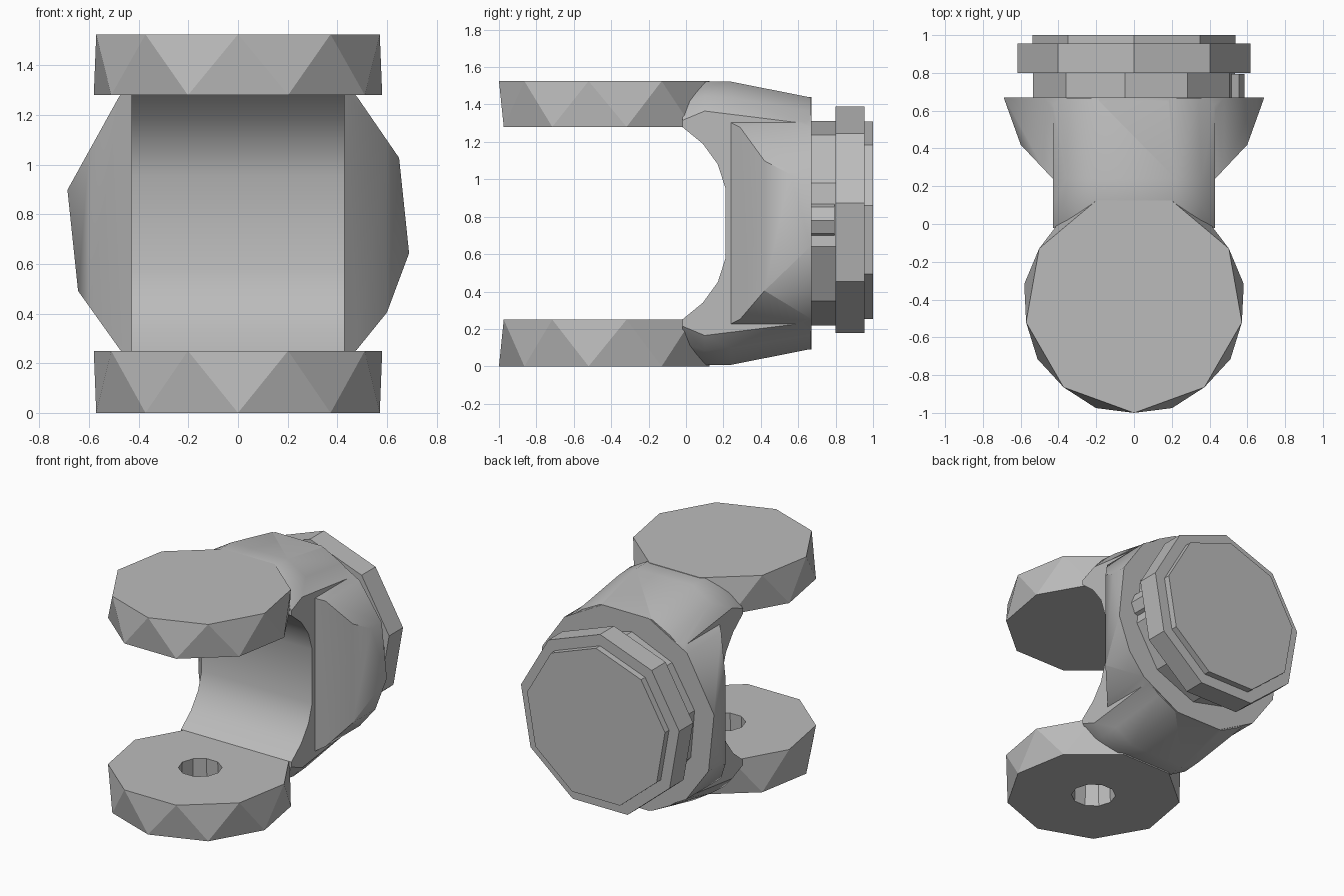
import bpy, bmesh, math
from mathutils import Vector

cube = bpy.data.objects.get("Cube")
if cube:
    bpy.data.objects.remove(cube, do_unlink=True)

CZ = 0.765        # height of the rear axis
LUG_Y = -0.42     # centre of both lugs

steel = bpy.data.materials.new("grey_steel")
steel.use_nodes = True
steel.diffuse_color = (0.5, 0.5, 0.5, 1)
steel.node_tree.nodes["Principled BSDF"].inputs["Base Color"].default_value = (0.5, 0.5, 0.5, 1)


def finish(name, bm):
    bmesh.ops.recalc_face_normals(bm, faces=bm.faces)
    mesh = bpy.data.meshes.new(name)
    bm.to_mesh(mesh)
    bm.free()
    mesh.materials.append(steel)
    obj = bpy.data.objects.new(name, mesh)
    bpy.context.collection.objects.link(obj)
    return obj


def spread(sides, start):
    return [start + 360 * i / sides for i in range(sides)]


def ring(angles, radius):
    return [(radius * math.cos(math.radians(a)), radius * math.sin(math.radians(a))) for a in angles]


def hull(name, points):
    bm = bmesh.new()
    verts = [bm.verts.new(p) for p in points]
    bmesh.ops.convex_hull(bm, input=verts)
    bmesh.ops.dissolve_limit(bm, angle_limit=0.01, verts=bm.verts, edges=bm.edges)
    return finish(name, bm)


def turned(name, angles, stations, cx=0, cz=CZ):
    """Solid along y through (y, radius) stations."""
    return hull(name, [(cx + a, y, cz + b) for y, r in stations for a, b in ring(angles, r)])


def lug(name, outer_z, inner_z):
    """Disc whose two faces are turned half a step from each other."""
    return hull(name, [(a, LUG_Y + b, z) for z, start, r in ((outer_z, 270, 0.58), (inner_z, 290, 0.59))
                       for a, b in ring(spread(9, start), r)])


def prism(name, outline, depth):
    bm = bmesh.new()
    face = bm.faces.new([bm.verts.new(p) for p in outline])
    grown = bmesh.ops.extrude_face_region(bm, geom=[face])["geom"]
    bmesh.ops.translate(bm, vec=Vector(depth), verts=[v for v in grown if isinstance(v, bmesh.types.BMVert)])
    return finish(name, bm)


def combine(target, other, operation):
    mod = target.modifiers.new("combine", "BOOLEAN")
    mod.operation, mod.object, mod.solver = operation, other, "EXACT"
    bpy.context.view_layer.objects.active = target
    bpy.ops.object.modifier_apply(modifier=mod.name)
    bpy.data.objects.remove(other, do_unlink=True)


# Yoke: uneven round flange, trimmed to a flaring plan
rim = [-10, 22, 47, 75, 105, 133, 169, 203, 228, 255, 285, 313, 329]
yoke = turned("yoke", rim, [(0.235, 0.70), (0.67, 0.70)])
half = [(0.43, -0.2), (0.43, 0.24), (0.60, 0.42), (0.69, 0.67), (0.69, 0.8)]
plan = half + [(-x, y) for x, y in reversed(half)]
combine(yoke, prism("plan_cutter", [(x, y, -0.5) for x, y in plan], (0, 0, 3)), "INTERSECT")

# Neck: rounded-top block running forward into the lugs
sections = [(-0.02, [(0.43, 0.55), (0.35, 0.64), (0.20, 0.73)]),
            (0.10, [(0.43, 0.60), (0.36, 0.68), (0.22, 0.757)]),
            (0.24, [(0.43, 0.58), (0.36, 0.67), (0.22, 0.757)]),
            (0.665, [(0.43, 0.53), (0.34, 0.60), (0.20, 0.673)])]
neck = hull("neck", [(sx * x, y, CZ + sz * z) for y, corners in sections for x, z in corners
                     for sx in (1, -1) for sz in (1, -1)])
combine(yoke, neck, "UNION")

# Arched opening between the lugs
arch = [(-0.5, 0.515), (-0.02, 0.515), (0.09, 0.425), (0.17, 0.315), (0.21, 0.19)]
arch = arch + [(y, -z) for y, z in reversed(arch)]
combine(yoke, prism("arch_cutter", [(-1, y, CZ + z) for y, z in arch], (2, 0, 0)), "DIFFERENCE")

# Lugs: solid above, bored below
lug("upper_lug", 1.525, 1.28)
lower = lug("lower_lug", 0.0, 0.25)
bore = hull("bore_cutter", [(a, LUG_Y + b, z) for z, r in ((-0.1, 0.15), (0.4, 0.135))
                            for a, b in ring(spread(10, 0), r)])
combine(lower, bore, "DIFFERENCE")

# Rear collar stack and locating peg
turned("collar", spread(10, 23), [(0.66, 0.55), (0.81, 0.55)])
turned("nut_ring", spread(9, 90), [(0.80, 0.625), (0.955, 0.625)])
turned("end_plate", spread(9, 90), [(0.95, 0.545), (1.0, 0.545)])
turned("peg", spread(8, 0), [(0.66, 0.10), (0.795, 0.10)], cx=0.485, cz=0.78)

# Soft shading on the yoke only
bpy.ops.object.select_all(action="DESELECT")
yoke.select_set(True)
bpy.context.view_layer.objects.active = yoke
bpy.ops.object.shade_smooth_by_angle(angle=math.radians(38))
